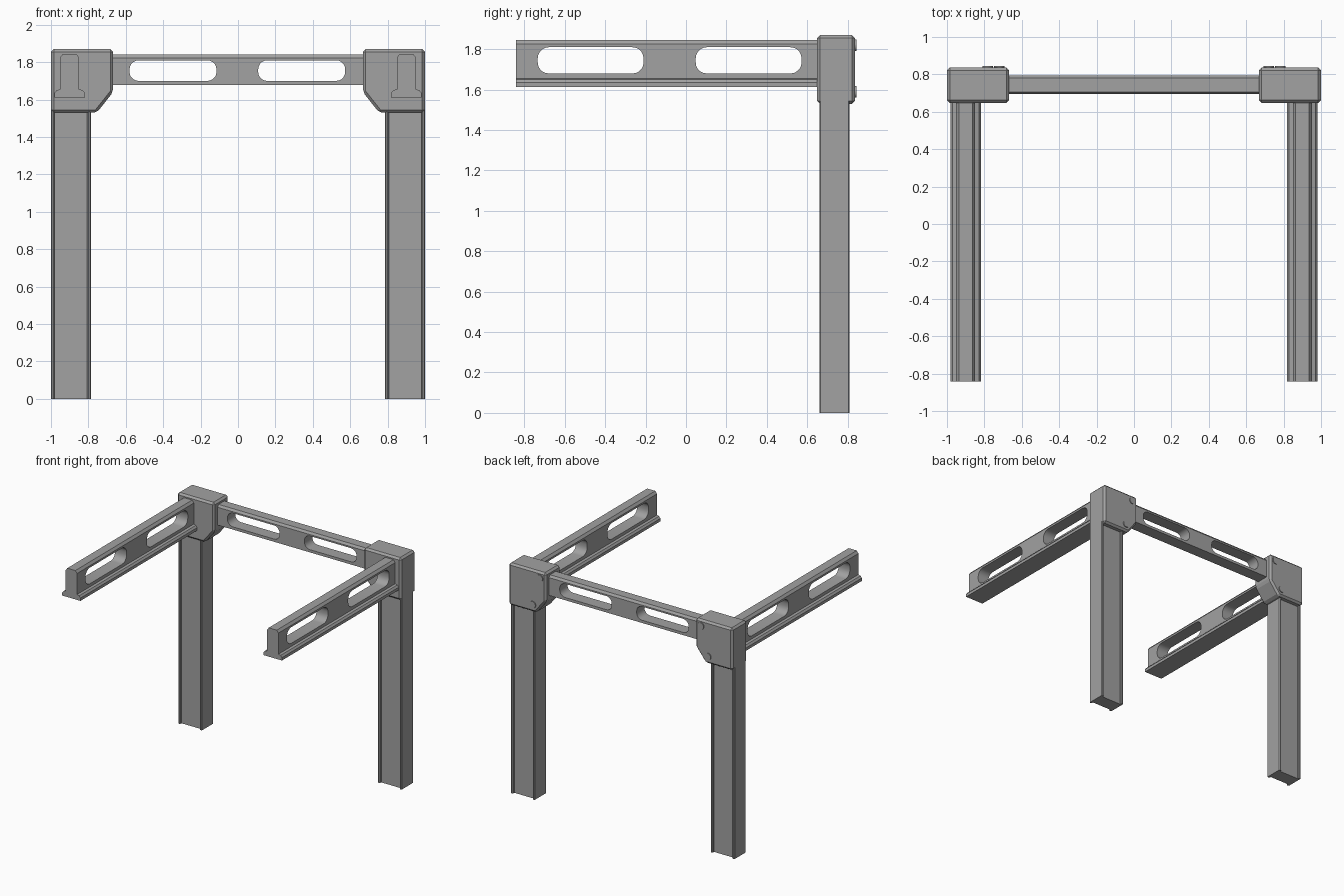
import bpy, bmesh, math
from mathutils import Vector

if "Cube" in bpy.data.objects:
    bpy.data.objects.remove(bpy.data.objects["Cube"], do_unlink=True)

steel = bpy.data.materials.new("grey_steel")
steel.use_nodes = True
GREY = (0.36, 0.36, 0.36, 1)
steel.diffuse_color = GREY
steel.node_tree.nodes["Principled BSDF"].inputs["Base Color"].default_value = GREY


def prism(name, pts, axis, start, end, bevel=0):
    """Extrude a 2D outline along an axis; the outline uses the other two axes in order."""
    def place(p, d):
        v = list(p)
        v.insert("xyz".index(axis), d)
        return Vector(v)
    bm = bmesh.new()
    face = bm.faces.new([bm.verts.new(place(p, start)) for p in pts])
    ext = bmesh.ops.extrude_face_region(bm, geom=[face])
    moved = [g for g in ext["geom"] if isinstance(g, bmesh.types.BMVert)]
    bmesh.ops.translate(bm, verts=moved, vec=place((0, 0), end - start))
    if bevel:
        bmesh.ops.bevel(bm, geom=bm.edges[:], offset=bevel, segments=1, affect="EDGES")
    bmesh.ops.recalc_face_normals(bm, faces=bm.faces)
    mesh = bpy.data.meshes.new(name)
    bm.to_mesh(mesh)
    bm.free()
    obj = bpy.data.objects.new(name, mesh)
    bpy.context.collection.objects.link(obj)
    mesh.materials.append(steel)
    return obj


def rounded(a0, a1, b0, b1, r, steps=5):
    """Rounded rectangle outline."""
    corners = [(a1 - r, b1 - r), (a0 + r, b1 - r), (a0 + r, b0 + r), (a1 - r, b0 + r)]
    pts = []
    for i, (a, b) in enumerate(corners):
        for k in range(steps + 1):
            t = math.pi / 2 * (i + k / steps)
            pts.append((a + r * math.cos(t), b + r * math.sin(t)))
    return pts


def cut(obj, cutter):
    mod = obj.modifiers.new("slot", "BOOLEAN")
    mod.operation, mod.solver, mod.object = "DIFFERENCE", "EXACT", cutter
    cutter.hide_render = True
    bpy.context.view_layer.objects.active = obj
    bpy.ops.object.modifier_apply(modifier=mod.name)
    bpy.data.objects.remove(cutter, do_unlink=True)


def smooth(obj):
    bpy.ops.object.select_all(action="DESELECT")
    obj.select_set(True)
    bpy.context.view_layer.objects.active = obj
    bpy.ops.object.shade_smooth_by_angle(angle=math.radians(30))


def mirrored(half, centre):
    """Complete a symmetric outline from its right half."""
    return [(centre + a, b) for a, b in half] + [(centre - a, b) for a, b in reversed(half)]


for side, s in (("left", 1), ("right", -1)):
    # Column: H section with raised ribs along its outer edges
    cx, cy = s * 0.893, 0.735
    w, d, rib, deep, ch = 0.107, 0.075, 0.02, 0.018, 0.006
    quarter = [(w - rib, d - deep), (w - rib, d - ch), (w - rib + ch, d), (w - ch, d), (w, d - ch)]
    half = quarter + [(a, -b) for a, b in reversed(quarter)]
    outline = [(a, cy + b) for a, b in mirrored(half, cx)]
    prism(side + "_column", outline, "z", 0, 1.56)

    # Corner bracket with the lower inner corner cut away
    bracket = [(s, 1.53), (s, 1.87), (s * 0.668, 1.87), (s * 0.668, 1.64), (s * 0.755, 1.53)]
    prism(side + "_corner_bracket", bracket, "y", 0.648, 0.837, bevel=0.015)

    # Bolt heads on the back of the bracket
    for label, x, z in (("upper", 0.72, 1.82), ("lower", 0.783, 1.59)):
        r = 0.028
        bolt = prism(f"{side}_{label}_bolt",
                     rounded(s * x - r, s * x + r, z - r, z + r, r * 0.99), "y", 0.83, 0.844)
        smooth(bolt)

    # Forward beam: thick web on a wide foot, with two slots
    half = [(0.082, 1.612), (0.082, 1.635), (0.07, 1.65), (0.051, 1.655),
            (0.051, 1.825), (0.036, 1.845)]
    beam = prism(side + "_beam", mirrored(half, s * 0.9), "y", -0.842, 0.70)
    for y in (-0.734, 0.048):
        cut(beam, prism("slot_cutter", rounded(y, y + 0.524, 1.68, 1.81, 0.055),
                        "x", s * 0.9 - 0.2, s * 0.9 + 0.2))
    smooth(beam)

# Rear cross beam between the brackets
half = [(0.05, 1.678), (0.05, 1.822), (0.037, 1.84)]
cross = prism("cross_beam", mirrored(half, 0.744), "x", -0.72, 0.72)
for x in (-0.58, 0.108):
    cut(cross, prism("slot_cutter", rounded(x, x + 0.465, 1.7, 1.81, 0.048), "y", 0.6, 0.9))
smooth(cross)
